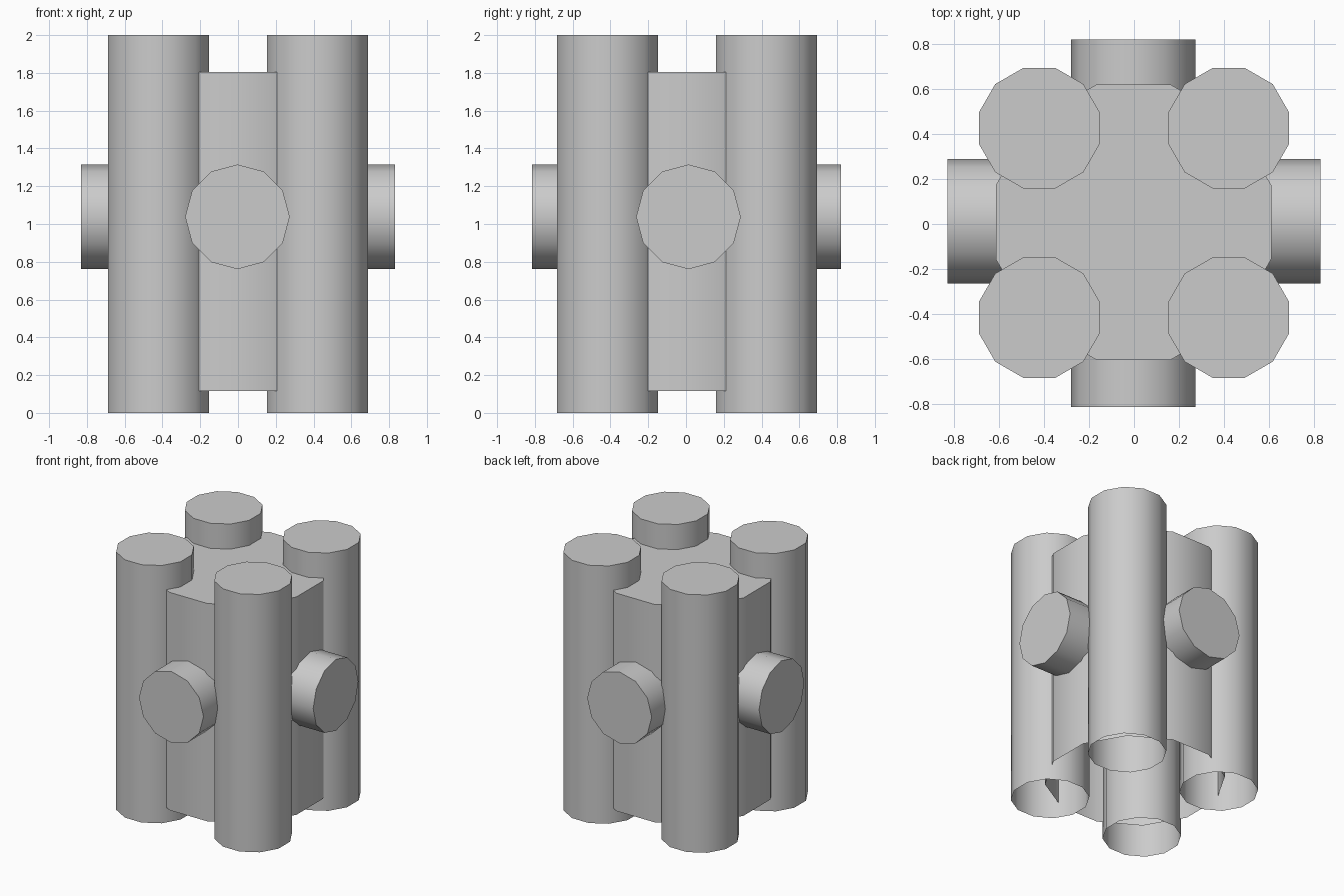
import bpy
import bmesh
from math import cos, sin, pi, radians
from mathutils import Matrix, Vector

SIDES = 12

cube = bpy.data.objects.get("Cube")
if cube:
    bpy.data.objects.remove(cube, do_unlink=True)

grey = bpy.data.materials.new("plain_grey")
grey.use_nodes = True
colour = (0.6, 0.6, 0.6, 1)
grey.diffuse_color = colour
grey.node_tree.nodes["Principled BSDF"].inputs["Base Color"].default_value = colour


def prism(name, radius, length, centre, phase=0.0, rotation=None, open_base=False):
    """Smooth twelve-sided cylinder along local z, optionally without its base."""
    bm = bmesh.new()
    rings = []
    for z in (-length / 2, length / 2):
        angles = [phase + 2 * pi * i / SIDES for i in range(SIDES)]
        rings.append([bm.verts.new((radius * cos(a), radius * sin(a), z)) for a in angles])
    low, high = rings
    for i in range(SIDES):
        j = (i + 1) % SIDES
        bm.faces.new((low[i], low[j], high[j], high[i]))
    bm.faces.new(high)
    if not open_base:
        bm.faces.new(low[::-1])
    if rotation:
        bm.transform(rotation)
    mesh = bpy.data.meshes.new(name)
    bm.to_mesh(mesh)
    bm.free()
    mesh.materials.append(grey)
    obj = bpy.data.objects.new(name, mesh)
    obj.location = Vector(centre)
    bpy.context.collection.objects.link(obj)
    bpy.ops.object.select_all(action="DESELECT")
    obj.select_set(True)
    bpy.context.view_layer.objects.active = obj
    bpy.ops.object.shade_smooth_by_angle(angle=radians(40))
    return obj


FLAT = pi / SIDES  # turns a flat side towards each axis

# Wide central drum, open underneath
prism("core", 0.634, 1.69, (-0.002, 0.008, 0.96), FLAT, open_base=True)

# Four full-height corner tubes, open underneath
for side, x in (("left", 0.421), ("right", -0.421)):
    for end, y in (("front", -0.416), ("back", 0.426)):
        prism(f"{end}_{side}_tube", 0.277, 2.0, (x, y, 1.0), FLAT, open_base=True)

# Two crossing horizontal bars through the core
prism("side_bar", 0.277, 1.66, (0, 0.013, 1.038),
      rotation=Matrix.Rotation(pi / 2, 4, "Y"))
prism("front_back_bar", 0.277, 1.634, (-0.003, 0.003, 1.038),
      rotation=Matrix.Rotation(pi / 2, 4, "X"))
